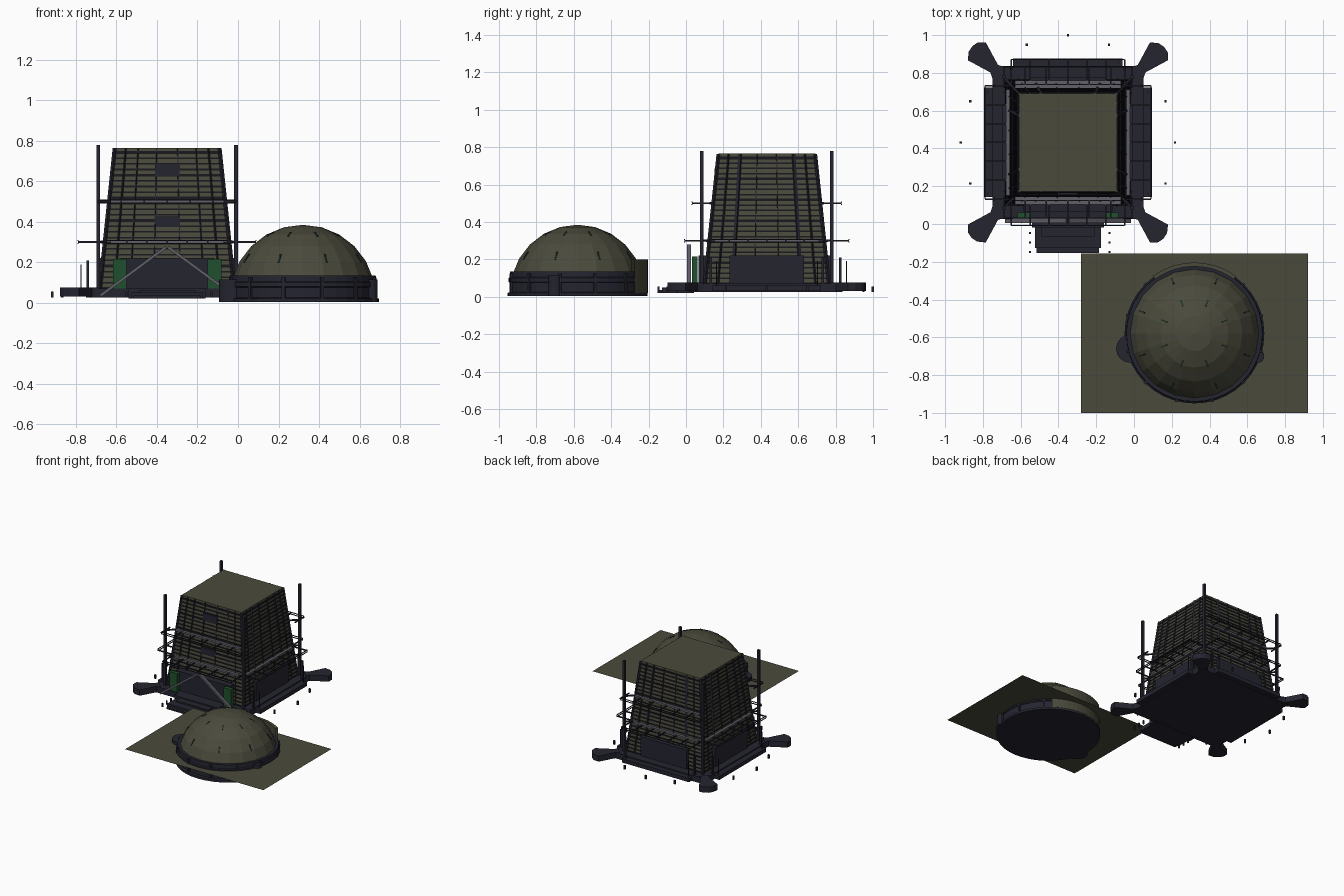
import bpy, bmesh, math
from mathutils import Vector, Matrix

cube = bpy.data.objects.get("Cube")
if cube:
    bpy.data.objects.remove(cube, do_unlink=True)


def material(name, rgb):
    m = bpy.data.materials.new(name)
    m.use_nodes = True
    m.diffuse_color = (*rgb, 1)
    m.node_tree.nodes["Principled BSDF"].inputs["Base Color"].default_value = (*rgb, 1)
    return m


OLIVE = material("olive cladding", (0.07, 0.068, 0.045))
NAVY = material("dark navy metal", (0.018, 0.018, 0.03))
BLACK = material("black gaps", (0.009, 0.009, 0.013))
GREY = material("grey steel", (0.12, 0.115, 0.14))
GREEN = material("green doors", (0.014, 0.08, 0.026))
SLOT = material("dark green slots", (0.012, 0.03, 0.02))


def finish(name, bm, mat):
    bmesh.ops.recalc_face_normals(bm, faces=bm.faces)
    mesh = bpy.data.meshes.new(name)
    bm.to_mesh(mesh)
    bm.free()
    mesh.materials.append(mat)
    ob = bpy.data.objects.new(name, mesh)
    bpy.context.collection.objects.link(ob)
    return ob


def box(bm, x, y, z, turn=Matrix()):
    """Box from three (low, high) ranges, placed by a matrix."""
    size = Matrix.Diagonal((x[1] - x[0], y[1] - y[0], z[1] - z[0], 1))
    mid = Matrix.Translation([sum(r) / 2 for r in (x, y, z)])
    bmesh.ops.create_cube(bm, size=1, matrix=turn @ mid @ size)


def strut(bm, a, b, w, d=None, turn=Matrix()):
    """Square bar between two points."""
    a, b = Vector(a), Vector(b)
    q = (b - a).to_track_quat('Z', 'Y').to_matrix().to_4x4()
    m = Matrix.Translation((a + b) / 2) @ q @ Matrix.Diagonal((w, d or w, (b - a).length, 1))
    bmesh.ops.create_cube(bm, size=1, matrix=turn @ m)


def lathe(bm, profile, steps, start=0, sweep=math.tau):
    """Revolve (radius, height) points around the dome axis."""
    verts = [bm.verts.new((r, 0, z)) for r, z in profile]
    edges = [bm.edges.new(p) for p in zip(verts, verts[1:])]
    bmesh.ops.rotate(bm, verts=verts, matrix=Matrix.Rotation(start, 3, 'Z'))
    bmesh.ops.spin(bm, geom=verts + edges, axis=(0, 0, 1), angle=sweep, steps=steps)
    bmesh.ops.remove_doubles(bm, verts=bm.verts, dist=0.0005)
    bmesh.ops.translate(bm, verts=bm.verts, vec=DOME)


def prism(bm, points, z0, z1, turn=Matrix()):
    face = bm.faces.new([bm.verts.new(turn @ Vector((x, y, z0))) for x, y in points])
    new = bmesh.ops.extrude_face_region(bm, geom=[face])["geom"]
    bmesh.ops.translate(bm, verts=[v for v in new if isinstance(v, bmesh.types.BMVert)],
                        vec=(0, 0, z1 - z0))


DOME = Vector((0.32, -0.58, 0))
TOWER = Matrix.Translation((-0.35, 0.432, 0))
SIDES = [TOWER @ Matrix.Rotation(k * math.pi / 2, 4, 'Z') for k in range(4)]
LOW, TOP = 0.04, 0.765


def half(z):
    """Half width of the tapering tower at a height."""
    return 0.335 + (0.259 - 0.335) * (z - LOW) / (TOP - LOW)


# Tapered tower body
bm = bmesh.new()
bmesh.ops.create_cone(bm, cap_ends=True, segments=4, radius1=half(LOW) * math.sqrt(2),
                      radius2=half(TOP) * math.sqrt(2), depth=TOP - LOW,
                      matrix=TOWER @ Matrix.Translation((0, 0, (LOW + TOP) / 2))
                      @ Matrix.Rotation(math.pi / 4, 4, 'Z'))
finish("tower_body", bm, OLIVE)

# Horizontal seams between the boards, every fourth one heavier
bm = bmesh.new()
for i in range(25):
    z = 0.07 + i * 0.028
    h = half(z) + 0.004
    t = 0.007 if i % 4 == 0 else 0.004
    box(bm, (-h, h), (-h, h), (z - t, z + t), TOWER)
finish("tower_seams", bm, BLACK)

# Sloping corner posts and wall ribs
bm = bmesh.new()
for k, side in enumerate(SIDES):
    a, b = half(LOW), half(TOP)
    strut(bm, (-a, -a, LOW), (-b, -b, TOP - 0.003), 0.014, turn=side)
    for f, w in ((-0.78, 0.006), (-0.55, 0.016), (-0.2, 0.004),
                 (0.2, 0.004), (0.55, 0.016), (0.78, 0.006)):
        w = 0.005 if k == 0 else w
        strut(bm, (f * a, -a, LOW), (f * b, -b, TOP - 0.003), w, 0.014, side)
finish("tower_ribs", bm, NAVY)

# Window plates on the front wall
bm = bmesh.new()
for z0, z1 in ((0.375, 0.425), (0.625, 0.685)):
    y = -half(z0) - 0.005
    box(bm, (-0.06, 0.06), (y, y + 0.009), (z0, z1), TOWER)
finish("window_plates", bm, NAVY)

# Platform with side ledges, entrance blocks and railing posts
bm = bmesh.new()
box(bm, (-0.40, 0.40), (-0.405, 0.405), (0.025, 0.07), TOWER)
for k, side in enumerate(SIDES):
    if k:
        box(bm, (-0.29, 0.29), (-0.445, -0.38), (0.03, 0.06), side)
    w = 0.235 if k == 0 else 0.2
    box(bm, (-w, w), (-0.365 if k == 0 else -0.345, -0.2), (0.03, 0.22), side)
finish("platform", bm, NAVY)

bm = bmesh.new()
for side in SIDES[1:]:
    for x in (-0.3, 0.3):
        strut(bm, (x, -0.392, 0.06), (x, -0.392, 0.21), 0.014, turn=side)
        strut(bm, (x * 0.9, -0.425, 0.06), (x * 0.9, -0.425, 0.19), 0.005, turn=side)
finish("railing_posts", bm, NAVY)

# Fan shaped feet on the corners
bm = bmesh.new()
fan = [(0.34, 0.40), (0.37, 0.41), (0.435, 0.53), (0.48, 0.525), (0.51, 0.505),
       (0.53, 0.475), (0.53, 0.435), (0.41, 0.37), (0.40, 0.34)]
for side in SIDES:
    prism(bm, fan, 0.03, 0.075, side)
finish("corner_feet", bm, NAVY)

# Front steps
bm = bmesh.new()
for x, y0, z in ((0.165, -0.585, 0.035), (0.175, -0.56, 0.05), (0.14, -0.50, 0.06), (0.19, -0.45, 0.07)):
    box(bm, (-x, x), (y0, -0.39), (0.02, z), TOWER)
finish("front_steps", bm, NAVY)

# Corner masts with ties to the tower
bm = bmesh.new()
for x in (-0.34, 0.34):
    for y in (-0.347, 0.347):
        strut(bm, (x, y, 0.03), (x, y, 0.78), 0.018, turn=TOWER)
        for z in (0.3, 0.5):
            s = half(z) / 0.34
            strut(bm, (x, y, z), (x * s, y * s, z), 0.01, turn=TOWER)
finish("corner_masts", bm, NAVY)

# Galleries: open rail frames on two levels
rails, boards = bmesh.new(), bmesh.new()
for z, out, length, sides in ((0.30, 0.44, 0.30, SIDES), (0.50, 0.40, 0.34, SIDES[::2])):
    for side in sides:
        for dz in (-0.007, 0.007):
            strut(rails, (-length, -out, z + dz), (length, -out, z + dz), 0.005, turn=side)
        for i in range(7):
            x = length * (i - 3) / 3
            strut(rails, (x, -out, z), (x, -half(z), z), 0.008, turn=side)
        y = -half(z) - 0.02
        box(boards, (-0.28, 0.28), (y, y + 0.02), (z - 0.007, z + 0.007), side)
finish("gallery_rails", rails, NAVY)
finish("gallery_boards", boards, GREY)

# Front doors and the inverted V brace
bm = bmesh.new()
for s in (-1, 1):
    box(bm, sorted((s * 0.2, s * 0.268)), (-0.40, -0.37), (0.07, 0.215), TOWER)
finish("side_doors", bm, GREEN)
bm = bmesh.new()
for s in (-1, 1):
    strut(bm, (s * 0.33, -0.415, 0.035), (s * 0.005, -0.415, 0.275), 0.022, 0.014, TOWER)
finish("front_brace", bm, GREY)

# Marker pegs around the platform and along the steps
bm = bmesh.new()
spots = [(0.517, y) for y in (-0.218, 0.218)] + [(0.567, 0)]
for side in SIDES[:3]:
    for x, y in spots:
        strut(bm, (x, y, 0.025), (x, y, 0.055), 0.012, turn=side)
for x in (-0.2, 0.22):
    for y in (-0.48, -0.53, -0.58):
        strut(bm, (x, y, 0.025), (x, y, 0.055), 0.01, turn=TOWER)
finish("marker_pegs", bm, NAVY)

# Ground sheet around the dome
bm = bmesh.new()
bmesh.ops.create_grid(bm, x_segments=1, y_segments=1, size=0.5,
                      matrix=Matrix.Translation((0.32, -0.5775, 0.09)) @ Matrix.Diagonal((1.2, 0.845, 1, 1)))
finish("ground_sheet", bm, OLIVE)

# Faceted dome
R, BASE = 0.36, 0.025
bm = bmesh.new()
arc = [math.radians(a) for a in range(0, 91, 15)]
lathe(bm, [(R * math.cos(a), BASE + R * math.sin(a)) for a in arc], 20)
finish("dome", bm, OLIVE)

# Slots on the dome in two rows
bm = bmesh.new()
for k in range(8):
    turn = Matrix.Translation(DOME) @ Matrix.Rotation(math.radians(22.5 + 45 * k), 4, 'Z')
    for lo, hi in ((29, 37), (58, 64)):
        ends = [((R - 0.003) * math.cos(math.radians(a)), 0, BASE + (R - 0.003) * math.sin(math.radians(a)))
                for a in (lo, hi)]
        strut(bm, *ends, 0.008, turn=turn)
finish("dome_slots", bm, SLOT)

# Ring wall under the dome, with a flange and belts
bm = bmesh.new()
lathe(bm, [(0, 0.003), (0.375, 0.003), (0.375, 0.02), (0.362, 0.025), (0.362, 0.075), (0.37, 0.08),
           (0.37, 0.1), (0.362, 0.105), (0.36, 0.135), (0.335, 0.135)], 40)
finish("dome_ring", bm, NAVY)
bm = bmesh.new()
for k in range(12):
    turn = Matrix.Translation(DOME) @ Matrix.Rotation(math.tau * (k + 0.5) / 12, 4, 'Z')
    box(bm, (0.355, 0.374), (-0.008, 0.008), (0.02, 0.125), turn)
finish("ring_clamps", bm, NAVY)

# Curved screen behind the dome
bm = bmesh.new()
lathe(bm, [(0.355, 0.02), (0.376, 0.02), (0.376, 0.2), (0.355, 0.2), (0.355, 0.02)],
      12, math.radians(54), math.radians(72))
finish("rear_screen", bm, OLIVE)

# Round fittings on the ring's sides
bm = bmesh.new()
for x, y, r in ((-0.02, -0.66, 0.075), (0.655, -0.70, 0.035)):
    bmesh.ops.create_cone(bm, cap_ends=True, segments=16, radius1=r, radius2=r, depth=0.11,
                          matrix=Matrix.Translation((x, y, 0.06)))
finish("ring_fittings", bm, NAVY)
